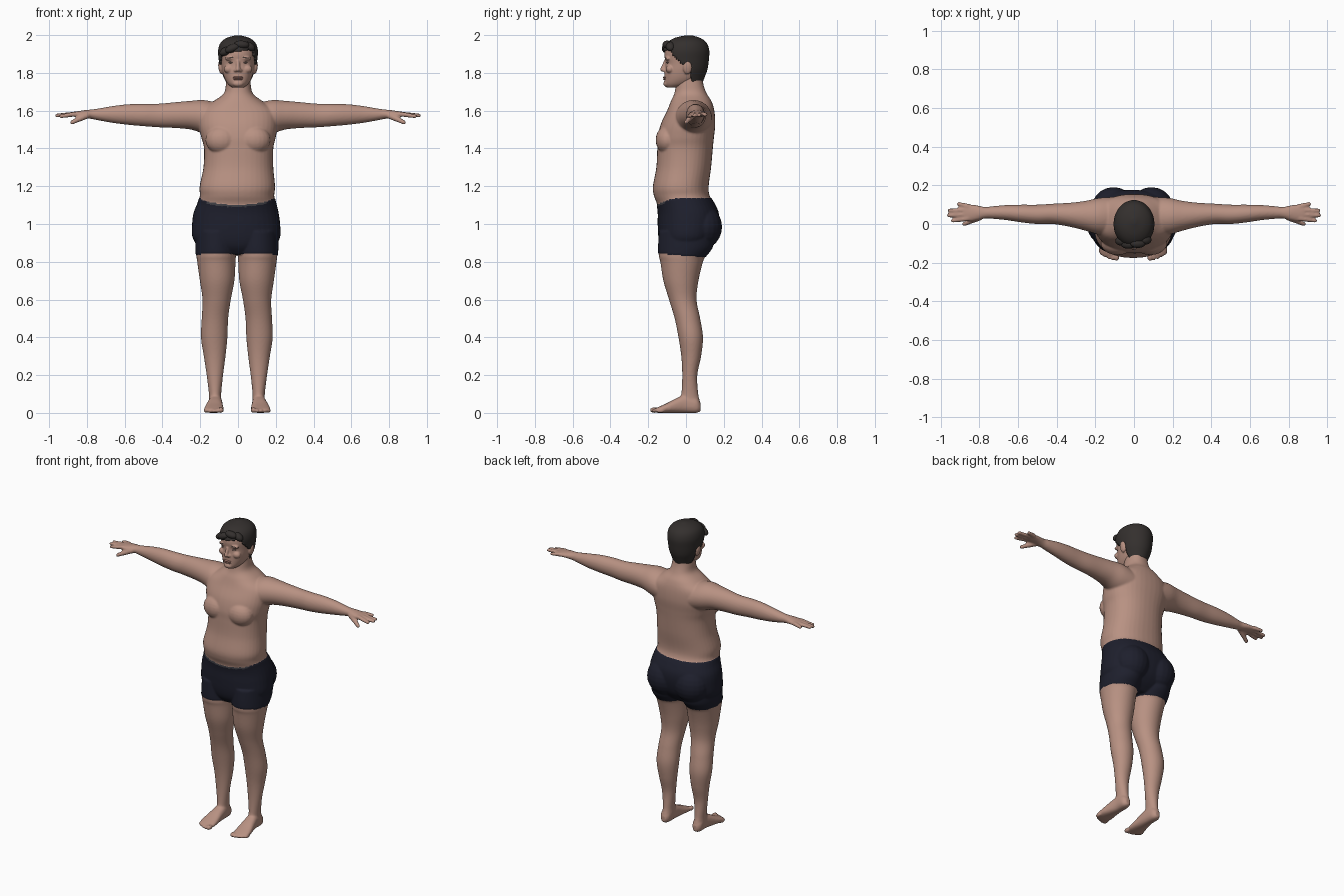
import bpy, bmesh, math
from mathutils import Vector, Matrix

old = bpy.data.objects.get("Cube")
if old:
    bpy.data.objects.remove(old)


def material(name, rgb):
    m = bpy.data.materials.new(name)
    m.use_nodes = True
    m.diffuse_color = (*rgb, 1)
    m.node_tree.nodes["Principled BSDF"].inputs["Base Color"].default_value = (*rgb, 1)
    return m


SKIN = material("skin", (0.48, 0.285, 0.225))
NAVY = material("navy cloth", (0.013, 0.014, 0.026))
GREY = material("grey waistband", (0.05, 0.05, 0.06))
HAIR = material("dark hair", (0.034, 0.029, 0.027))
LIPS = material("lips", (0.40, 0.20, 0.165))
EYES = material("eyes", (0.20, 0.14, 0.12))


def spline(rows, sub):
    """Smoothly fill in rows of numbers."""
    out = []
    for i in range(len(rows) - 1):
        quad = [rows[max(i - 1, 0)], rows[i], rows[i + 1], rows[min(i + 2, len(rows) - 1)]]
        for s in range(sub):
            t = s / sub
            out.append([b + 0.5 * t * (c - a + t * (2 * a - 5 * b + 4 * c - d + t * (3 * (b - c) + d - a)))
                        for a, b, c, d in zip(*quad)])
    return out + [list(rows[-1])]


def loft(bm, axis, rows, side=1, shift=0, power=2.0, n=40, sub=6):
    """Skin oval sections; each row is position, then low and high of the other two axes."""
    rings = []
    for t, a0, a1, b0, b1 in spline(rows, sub):
        ring = []
        for k in range(n):
            c, s = math.cos(math.tau * k / n), math.sin(math.tau * k / n)
            a = (a0 + a1) / 2 + (a1 - a0) / 2 * math.copysign(abs(c) ** (2 / power), c)
            b = (b0 + b1) / 2 + (b1 - b0) / 2 * math.copysign(abs(s) ** (2 / power), s)
            x, y, z = {"x": (t, a, b), "y": (a, t, b), "z": (a, b, t)}[axis]
            ring.append(bm.verts.new((side * x + shift, y, z)))
        rings.append(ring)
    for r, q in zip(rings, rings[1:]):
        for k in range(n):
            bm.faces.new((r[k], r[(k + 1) % n], q[(k + 1) % n], q[k]))
    bm.faces.new(rings[0])
    bm.faces.new(rings[-1])


def ball(bm, pos, size, tilt=0):
    m = Matrix.Translation(pos) @ Matrix.Rotation(tilt, 4, "Y") @ Matrix.Diagonal((*size, 1))
    bmesh.ops.create_uvsphere(bm, u_segments=20, v_segments=12, radius=1, matrix=m)


def finger(bm, a, b, r0, r1):
    for i in range(12):
        r = r0 + (r1 - r0) * i / 11
        ball(bm, Vector(a).lerp(Vector(b), i / 11), (r, r, r))


def finish(name, bm, *mats):
    bmesh.ops.recalc_face_normals(bm, faces=bm.faces[:])
    me = bpy.data.meshes.new(name)
    bm.to_mesh(me)
    bm.free()
    for m in mats:
        me.materials.append(m)
    for p in me.polygons:
        p.use_smooth = True
    ob = bpy.data.objects.new(name, me)
    bpy.context.collection.objects.link(ob)
    return ob


def fuse(ob, voxel, rounds, *mats):
    """Blend overlapping volumes into one smooth surface."""
    rm = ob.modifiers.new("blend", "REMESH")
    rm.mode, rm.voxel_size = "VOXEL", voxel
    sm = ob.modifiers.new("soften", "SMOOTH")
    sm.factor, sm.iterations = 0.5, rounds
    dg = bpy.context.evaluated_depsgraph_get()
    me = bpy.data.meshes.new_from_object(ob.evaluated_get(dg))
    ob.modifiers.clear()
    ob.data = me
    me.materials.clear()
    for m in mats:
        me.materials.append(m)
    for p in me.polygons:
        p.use_smooth, p.material_index = True, 0


# Torso and neck
bm = bmesh.new()
loft(bm, "z", [
    (.84, -.13, .12, -.10, .07), (.88, -.20, .185, -.13, .12), (.93, -.238, .22, -.143, .155),
    (1.0, -.24, .22, -.147, .172), (1.06, -.232, .212, -.147, .17), (1.11, -.212, .20, -.155, .148),
    (1.15, -.202, .192, -.17, .125), (1.2, -.203, .196, -.175, .12), (1.3, -.183, .187, -.157, .133),
    (1.4, -.18, .187, -.152, .142), (1.46, -.195, .20, -.15, .148), (1.53, -.21, .21, -.133, .155),
    (1.6, -.20, .20, -.10, .15), (1.65, -.13, .13, -.08, .135), (1.69, -.076, .08, -.062, .11),
    (1.74, -.064, .067, -.053, .092), (1.8, -.06, .063, -.05, .085)], power=2.25)

for s in (-1, 1):
    # Chest and seat
    ball(bm, (s * .085, -.098, 1.445), (.088, .063, .075))
    ball(bm, (s * .098 - .008, .085, .985), (.11, .103, .115))
    # Legs
    loft(bm, "z", [
        (.96, .0, .215, -.14, .15), (.88, .002, .217, -.145, .14), (.83, .005, .214, -.144, .105),
        (.8, .007, .21, -.136, .09), (.7, .013, .196, -.12, .066), (.6, .032, .182, -.09, .056),
        (.5, .046, .186, -.06, .075), (.4, .05, .19, -.04, .09), (.3, .06, .175, -.025, .08),
        (.2, .073, .16, -.02, .06), (.1, .083, .148, -.025, .065), (.05, .082, .148, -.04, .076),
        (.01, .09, .142, -.03, .07)], side=s, shift=-.006)
    # Feet and toes
    loft(bm, "y", [
        (.078, .1, .13, .01, .05), (.055, .085, .147, 0, .08), (0, .08, .15, 0, .095),
        (-.05, .077, .16, 0, .078), (-.1, .073, .172, 0, .052), (-.14, .073, .175, 0, .034),
        (-.162, .08, .165, .003, .024)], side=s, shift=-.004, power=2.4)
    for i in range(5):
        r = .015 if i == 0 else .0115
        ball(bm, (s * (.086 + .02 * i) - .004, -.168 + .004 * i * i / 2, r), (r, .024, r))
    # Arms and palms
    loft(bm, "x", [
        (.1, -.06, .14, 1.46, 1.64), (.18, -.055, .135, 1.478, 1.656), (.25, -.035, .12, 1.5, 1.652),
        (.33, -.015, .11, 1.508, 1.645), (.42, 0, .105, 1.512, 1.637), (.5, 0, .1, 1.518, 1.636),
        (.58, .008, .1, 1.525, 1.634), (.66, .02, .098, 1.535, 1.625), (.73, .027, .092, 1.547, 1.613),
        (.77, .029, .088, 1.555, 1.607), (.81, .02, .096, 1.561, 1.603), (.85, .014, .102, 1.565, 1.597),
        (.88, .02, .1, 1.57, 1.593)], side=s)
    # Fingers and thumbs
    for y0, y1, tip, z in ((.028, .017, .938, 1.57), (.05, .044, .958, 1.574),
                           (.072, .07, .955, 1.576), (.092, .104, .908, 1.578)):
        finger(bm, (s * .86, y0, 1.582), (s * tip, y1, z), .0135, .0105)
    finger(bm, (s * .8, .035, 1.575), (s * .878, 0, 1.538), .018, .0115)

body = finish("body", bm)
fuse(body, .006, 4, SKIN, NAVY, GREY)

# Shorts: body faces between the hem and the waist, lifted slightly off the skin
me = body.data
bm = bmesh.new()
bm.from_mesh(me)
bm.normal_update()
for f in bm.faces:
    c = f.calc_center_median()
    front = min(max((-c.y - .02) / .13, 0), 1)
    waist = 1.137 - .034 * front * front
    if .832 - .08 * c.y < c.z < waist and abs(c.x) < .3:
        f.material_index = 2 if c.z > waist - .012 and front > .7 else 1
lifted = [v for v in bm.verts if all(f.material_index for f in v.link_faces)]
for v, n in [(v, v.normal.copy()) for v in lifted]:
    v.co += n * .003
bm.to_mesh(me)
bm.free()

# Head with face and ears
bm = bmesh.new()
loft(bm, "z", [
    (1.722, -.03, .03, -.1, -.03), (1.74, -.053, .053, -.113, .03), (1.77, -.071, .071, -.114, .07),
    (1.81, -.083, .083, -.113, .095), (1.85, -.089, .089, -.109, .108), (1.9, -.093, .093, -.114, .112),
    (1.94, -.09, .09, -.1, .108), (1.98, -.055, .055, -.05, .07)], power=2.15)
finger(bm, (0, -.108, 1.862), (0, -.125, 1.818), .009, .012)
ball(bm, (0, -.1, 1.743), (.03, .02, .018))
for s in (-1, 1):
    ball(bm, (s * .012, -.114, 1.813), (.011, .012, .009))
    ball(bm, (s * .036, -.096, 1.878), (.034, .016, .012), s * .1)
    ball(bm, (s * .048, -.085, 1.82), (.028, .022, .022))
    ball(bm, (s * .092, .008, 1.828), (.012, .024, .036), s * .15)
head = finish("head", bm)
fuse(head, .0045, 3, SKIN)

# Lips, eyes and brows
bm = bmesh.new()
for z in (1.767, 1.776):
    ball(bm, (0, -.112, z), (.027, .009, .006))
finish("lips", bm, LIPS)
for s, label in ((-1, "right"), (1, "left")):
    bm = bmesh.new()
    ball(bm, (s * .036, -.097, 1.855), (.016, .008, .005))
    finish(label + "_eye", bm, EYES)
    bm = bmesh.new()
    ball(bm, (s * .038, -.104, 1.88), (.024, .008, .0045), s * .1)
    finish(label + "_brow", bm, EYES)

# Hair: a cap cut along the hairline, with a swept fringe
bm = bmesh.new()
loft(bm, "z", [
    (1.74, -.06, .06, -.05, .085), (1.78, -.08, .08, -.1, .1), (1.82, -.094, .094, -.115, .114),
    (1.87, -.102, .102, -.122, .121), (1.92, -.105, .105, -.122, .123), (1.96, -.092, .092, -.1, .108),
    (1.985, -.06, .06, -.06, .075), (1.999, -.012, .012, 0, .03)], n=72, sub=8)


def hairline(p):
    if p.y < -.075:
        return 1.915 + .15 * p.x
    if p.y < -.02:
        return 1.90 - (p.y + .075) * 1.0
    return 1.843 if p.y < .03 else 1.752


cut = [f for f in bm.faces if f.calc_center_median().z < hairline(f.calc_center_median())]
bmesh.ops.delete(bm, geom=cut, context="FACES")
hair = finish("hair", bm, HAIR)
sol = hair.modifiers.new("thickness", "SOLIDIFY")
sol.thickness, sol.offset = .012, -1
bm = bmesh.new()
for x, y, z, w, tilt in ((-.065, -.088, 1.915, .035, -.5), (-.03, -.104, 1.93, .042, -.4),
                         (.02, -.1, 1.95, .04, .1), (.062, -.082, 1.94, .032, .6)):
    ball(bm, (x, y, z), (w, .024, .021), tilt)
finish("hair_fringe", bm, HAIR)
